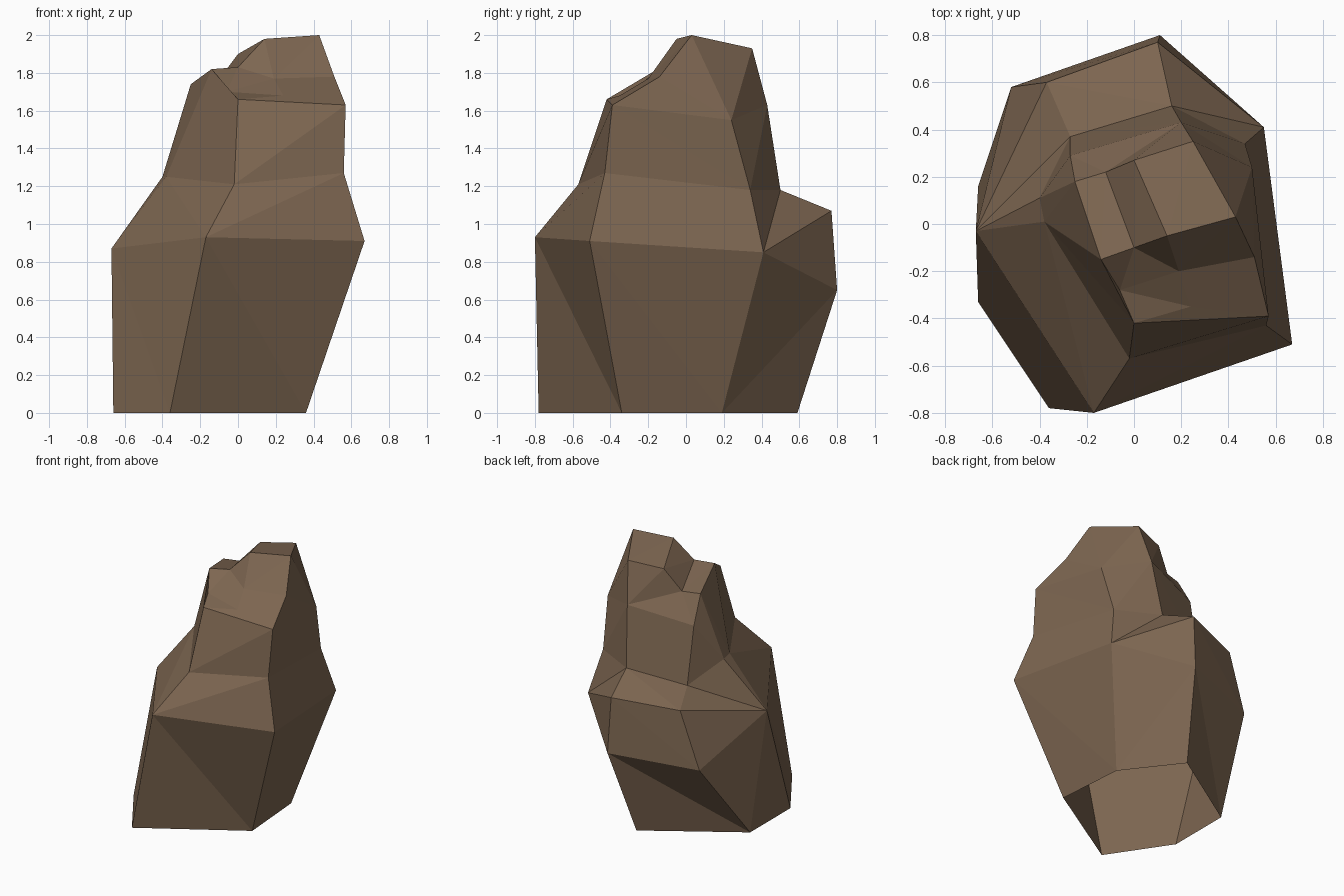
import bpy, bmesh

if "Cube" in bpy.data.objects:
    bpy.data.objects.remove(bpy.data.objects["Cube"])

brown = bpy.data.materials.new("rock_brown")
brown.diffuse_color = (0.205, 0.133, 0.082, 1)
brown.use_nodes = True
brown.node_tree.nodes["Principled BSDF"].inputs["Base Color"].default_value = brown.diffuse_color

# Cross-sections of the boulder, counter-clockwise from the front-left corner
base = [(-.36, -.78, 0), (.36, -.34, 0), (.32, .19, 0), (.01, .59, 0),
        (-.66, .16, 0), (-.66, -.33, 0), (-.66, -.33, 0)]
belly = [(-.17, -.8, .93), (.67, -.51, .91), (.55, .41, .85), (.11, .8, .65),
         (-.52, .58, .60), (-.67, -.03, .87), (-.67, -.03, .87)]
ledge = belly[:3] + [(.10, .77, 1.07), (-.37, .60, 1.03)] + belly[5:]
waist = [(-.02, -.57, 1.21), (.56, -.43, 1.27), (.47, .34, 1.18), (.16, .50, 1.18),
         (-.27, .37, 1.11), (-.40, .11, 1.25), (-.38, .01, 1.25)]
chest = [(0, -.42, 1.66), (.57, -.39, 1.63), (.50, .24, 1.55), (.20, .43, 1.63),
         (-.27, .29, 1.54), (-.25, .18, 1.74), (-.14, -.15, 1.82)]

bm = bmesh.new()
cache = {}


def vert(co):
    if co not in cache:
        cache[co] = bm.verts.new(co)
    return cache[co]


def face(*points):
    vs = list(dict.fromkeys(vert(p) for p in points))
    if len(vs) > 2 and not bm.faces.get(vs):
        bm.faces.new(vs)


def band(lower, upper, splits):
    """Join two sections; each digit picks the diagonal of one quad."""
    n = len(lower)
    for i, s in enumerate(splits):
        j = (i + 1) % n
        a, b, c, d = lower[i], lower[j], upper[j], upper[i]
        if s == "0":
            face(a, b, d)
            face(b, c, d)
        else:
            face(a, b, c)
            face(a, c, d)


# Sides (the underside is open)
band(base, belly, "0010100")
band(belly, ledge, "0000000")
band(ledge, waist, "1010000")
band(waist, chest, "1010001")

# Stepped crown: chest corners A-G plus the step and peak points
pts = dict(zip("ABCDEFG", chest))
pts.update(H=(0, -.10, 1.83), I=(-.12, .22, 1.74),
           J=(.14, -.05, 1.98), K=(.43, .03, 2.0), L=(.25, .35, 1.93), M=(0, .27, 1.9),
           N=(.51, -.14, 1.78), O=(.19, -.20, 1.77), P=(.24, -.35, 1.68), Q=(-.06, -.28, 1.70))
for f in ("GHI GIF HJM HMI JKL JLM AQG APQ ABP BNP PNO POQ QOH QHG HOJ "
          "ONK OKJ BCN NCK CLK CDL DML DIM DEI EFI").split():
    face(*(pts[k] for k in f))

bmesh.ops.recalc_face_normals(bm, faces=bm.faces[:])
mesh = bpy.data.meshes.new("boulder")
bm.to_mesh(mesh)
bm.free()
mesh.materials.append(brown)
rock = bpy.data.objects.new("boulder", mesh)
bpy.context.collection.objects.link(rock)
